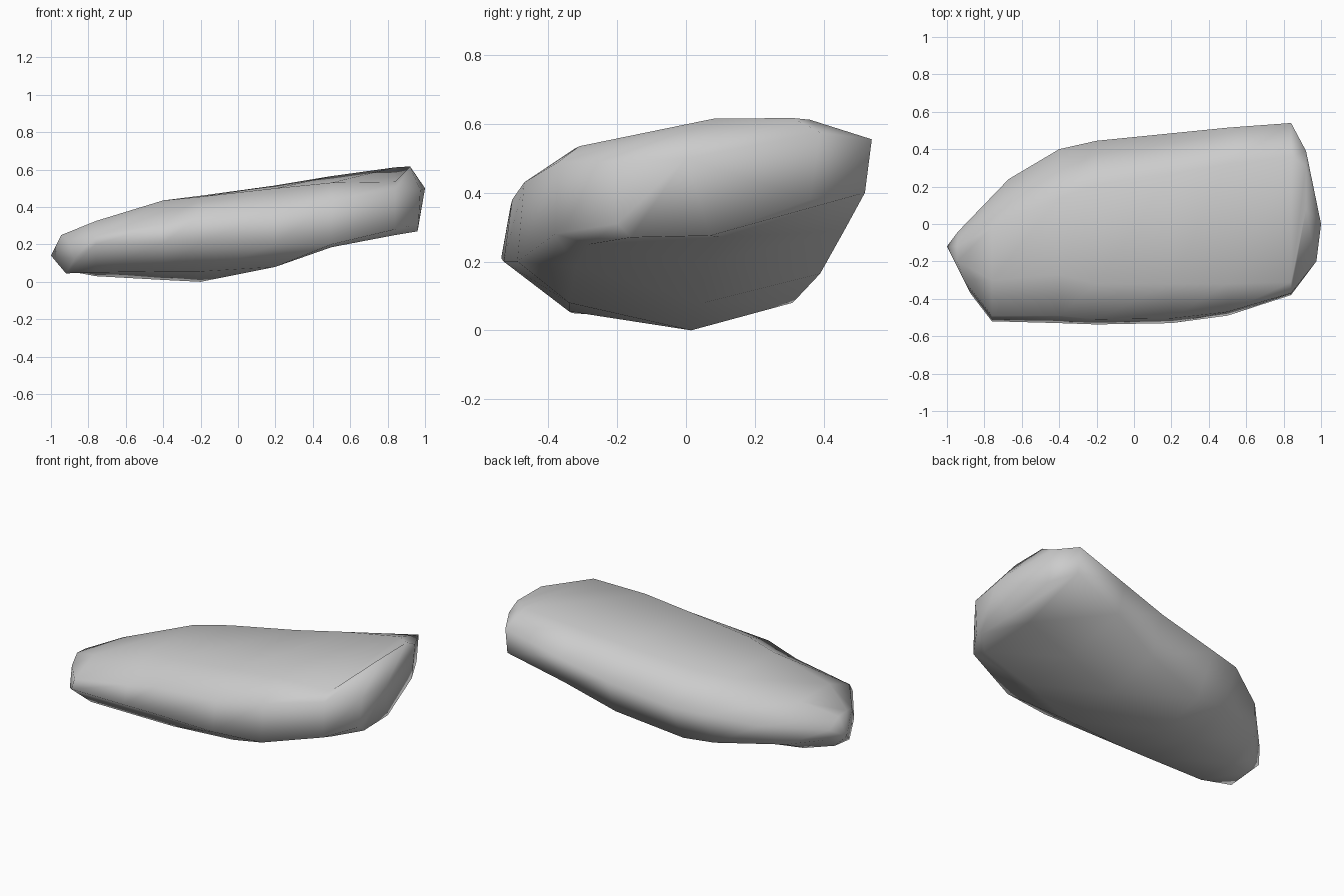
import bpy, bmesh, math

# Cross-sections along x: x, then (y, z) for front low, front high, top front,
# top back, back edge, back low, keel, bottom front
SECTIONS = [
    (-.92, (-.37, .12), (-.30, .22), (-.20, .25), (-.12, .245), (-.04, .19), (-.06, .12), (-.12, .06), (-.26, .045)),
    (-.76, (-.52, .20), (-.49, .25), (-.30, .325), (-.02, .325), (.24, .25), (.13, .12), (-.05, .03), (-.33, .05)),
    (-.40, (-.53, .205), (-.49, .31), (-.27, .435), (.14, .435), (.40, .31), (.30, .10), (.02, .01), (-.34, .055)),
    (-.20, (-.537, .21), (-.51, .36), (-.32, .455), (.21, .46), (.445, .32), (.31, .08), (.015, .0), (-.34, .055)),
    (.20, (-.53, .20), (-.505, .38), (-.32, .50), (.27, .515), (.485, .385), (.39, .165), (.05, .08), (-.34, .08)),
    (.50, (-.49, .20), (-.47, .43), (-.32, .53), (.32, .565), (.515, .46), (.46, .29), (.05, .195), (-.32, .185)),
    (.84, (-.38, .28), (-.37, .49), (-.31, .535), (.36, .612), (.54, .555), (.52, .40), (.10, .27), (-.28, .25)),
    (.92, (-.20, .31), (-.20, .49), (.08, .615), (.31, .617), (.39, .575), (.36, .38), (.07, .275), (-.16, .27)),
]
# Skewed corners of the rings: (ring, point) -> x
SKEW = {(0, 0): -.875, (0, 1): -.91, (0, 2): -.945, (0, 3): -.945, (0, 4): -.94,
        (1, 4): -.67, (7, 0): .965, (7, 1): .975, (7, 6): .96, (7, 7): .96}

# Tapered slab lofted through the sections
bm = bmesh.new()
rings = [[bm.verts.new((SKEW.get((r, i), s[0]), *p)) for i, p in enumerate(s[1:])]
         for r, s in enumerate(SECTIONS)]
n = len(rings[0])
for a, b in zip(rings, rings[1:]):
    for i in range(n):
        j = (i + 1) % n
        bm.faces.new((a[i], a[j], b[j], b[i]))

# Pointed left tip and blunt right end
for ring, tip in ((rings[0], (-1, -.12, .14)), (rings[-1], (1, 0, .5))):
    v = bm.verts.new(tip)
    for i in range(n):
        bm.faces.new((ring[i], ring[(i + 1) % n], v))
bmesh.ops.recalc_face_normals(bm, faces=bm.faces)

mesh = bpy.data.meshes.new("rock_slab")
bm.to_mesh(mesh)
bm.free()
rock = bpy.data.objects.new("rock_slab", mesh)
bpy.context.collection.objects.link(rock)

# Soft weathered shading
bpy.context.view_layer.objects.active = rock
rock.select_set(True)
bpy.ops.object.shade_smooth_by_angle(angle=math.radians(170))
